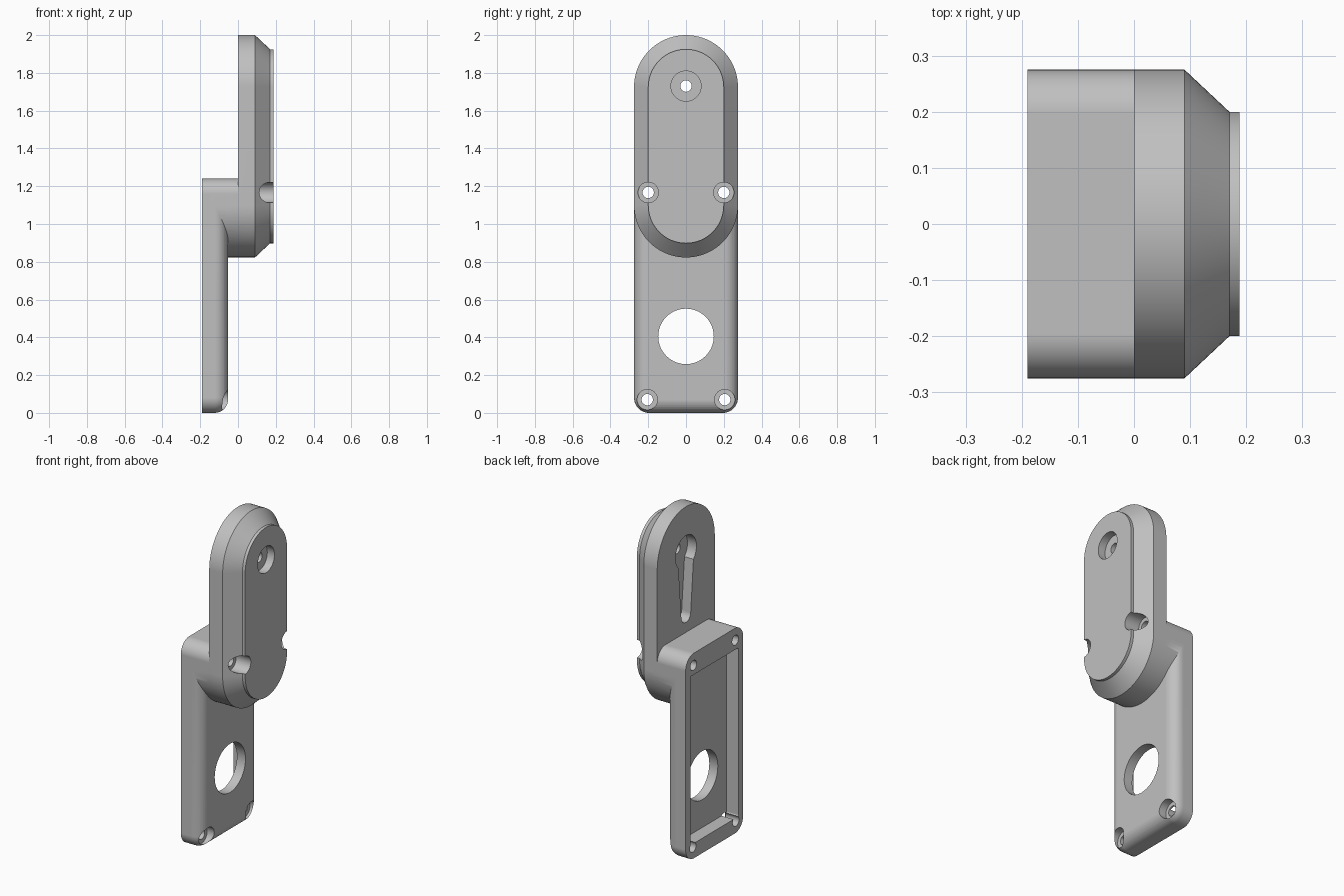
import bpy, bmesh
from math import sin, cos, pi, radians

cube = bpy.data.objects.get("Cube")
if cube:
    bpy.data.objects.remove(cube, do_unlink=True)

gray = bpy.data.materials.new("plain_gray")
gray.use_nodes = True
color = (0.53, 0.53, 0.53, 1)
gray.diffuse_color = color
gray.node_tree.nodes["Principled BSDF"].inputs["Base Color"].default_value = color


def arc(y, z, r, start, end, steps=20):
    """Points (y, z) along an arc, angles in degrees."""
    angles = [radians(start + (end - start) * i / steps) for i in range(steps + 1)]
    return [(y + r * cos(a), z + r * sin(a)) for a in angles]


def outline(half, bottom, top, r_bottom, r_top, inset=0):
    """Upright rounded rectangle, optionally shrunk by an inset."""
    yt, yb = half - r_top, half - r_bottom
    zt, zb = top - r_top, bottom + r_bottom
    rt, rb = r_top - inset, r_bottom - inset
    pts = (arc(yt, zt, rt, 0, 90) + arc(-yt, zt, rt, 90, 180)
           + arc(-yb, zb, rb, 180, 270) + arc(yb, zb, rb, 270, 360))
    ring = []
    for p in pts:
        if not ring or abs(p[0] - ring[-1][0]) + abs(p[1] - ring[-1][1]) > 1e-5:
            ring.append(p)
    if abs(ring[0][0] - ring[-1][0]) + abs(ring[0][1] - ring[-1][1]) < 1e-5:
        ring.pop()
    return ring


def loft(name, sections):
    """Solid through (x, outline) sections."""
    bm = bmesh.new()
    rings = [[bm.verts.new((x, y, z)) for y, z in pts] for x, pts in sections]
    n = len(rings[0])
    for a, b in zip(rings, rings[1:]):
        for i in range(n):
            j = (i + 1) % n
            bm.faces.new((a[i], a[j], b[j], b[i]))
    bm.faces.new(rings[0])
    bm.faces.new(rings[-1])
    bmesh.ops.recalc_face_normals(bm, faces=bm.faces)
    mesh = bpy.data.meshes.new(name)
    bm.to_mesh(mesh)
    bm.free()
    mesh.materials.append(gray)
    obj = bpy.data.objects.new(name, mesh)
    bpy.context.collection.objects.link(obj)
    return obj


def prism(name, pts, x0, x1):
    return loft(name, [(x0, pts), (x1, pts)])


def bore(y, z, r, x0, x1):
    return prism("bore", arc(y, z, r, 0, 360, 40)[:-1], x0, x1)


def combine(target, tool, operation="DIFFERENCE"):
    mod = target.modifiers.new("combine", "BOOLEAN")
    mod.operation = operation
    mod.solver = "EXACT"
    mod.object = tool
    bpy.context.view_layer.objects.active = target
    bpy.ops.object.modifier_apply(modifier=mod.name)
    bpy.data.objects.remove(tool, do_unlink=True)


W = 0.275
BACK, FRONT, FILLET = -0.19, -0.053, 0.07

# Lower housing with a filleted front edge
box = (W, 0, 1.24, 0.08, 0.08)
sections = [(BACK, outline(*box))]
for i in range(9):
    a = pi / 2 * i / 8
    sections.append((FRONT - FILLET + FILLET * sin(a),
                     outline(*box, inset=FILLET * (1 - cos(a)))))
body = loft("mount_body", sections)

# Neck joining the housing to the upper plate
neck = prism("neck", outline(W, 0.823, 1.24, W, 0.08), -0.15, 0.05)
combine(body, neck, "UNION")

# Upper plate: chamfered capsule with a raised face
capsule = (W, 0.823, 2.0, W, W)
full, small = outline(*capsule), outline(*capsule, inset=0.075)
plate = loft("upper_plate", [(0, full), (0.09, full), (0.17, small), (0.188, small)])
combine(body, plate, "UNION")

# Rear pocket and large round opening
combine(body, prism("pocket", outline(0.23, 0.09, 1.11, 0.01, 0.01), -0.3, -0.11))
combine(body, bore(0, 0.405, 0.147, -0.3, 0))

# Keyhole recess in the back of the upper plate
combine(body, bore(0, 1.725, 0.1, -0.1, 0.06))
slot = arc(0, 1.7, 0.075, 0, 180) + arc(0, 1.345, 0.045, 180, 360)
combine(body, prism("keyhole_slot", slot, -0.1, 0.06))

# Counterbored screw holes: y, z, head radius, seat position
screws = [(0, 1.73, 0.08, 0.14)]
for side in (-1, 1):
    screws += [(side * 0.2, 1.167, 0.054, 0.09), (side * 0.205, 0.07, 0.054, -0.1)]
for y, z, head, seat in screws:
    combine(body, bore(y, z, head, seat, 0.3))
    combine(body, bore(y, z, 0.03, -0.3, 0.3))

# Smooth the curved faces, keep hard edges
bpy.ops.object.select_all(action="DESELECT")
body.select_set(True)
bpy.context.view_layer.objects.active = body
bpy.ops.object.shade_smooth_by_angle(angle=radians(30))
normals = body.modifiers.new("weighted_normals", "WEIGHTED_NORMAL")
normals.keep_sharp = True
